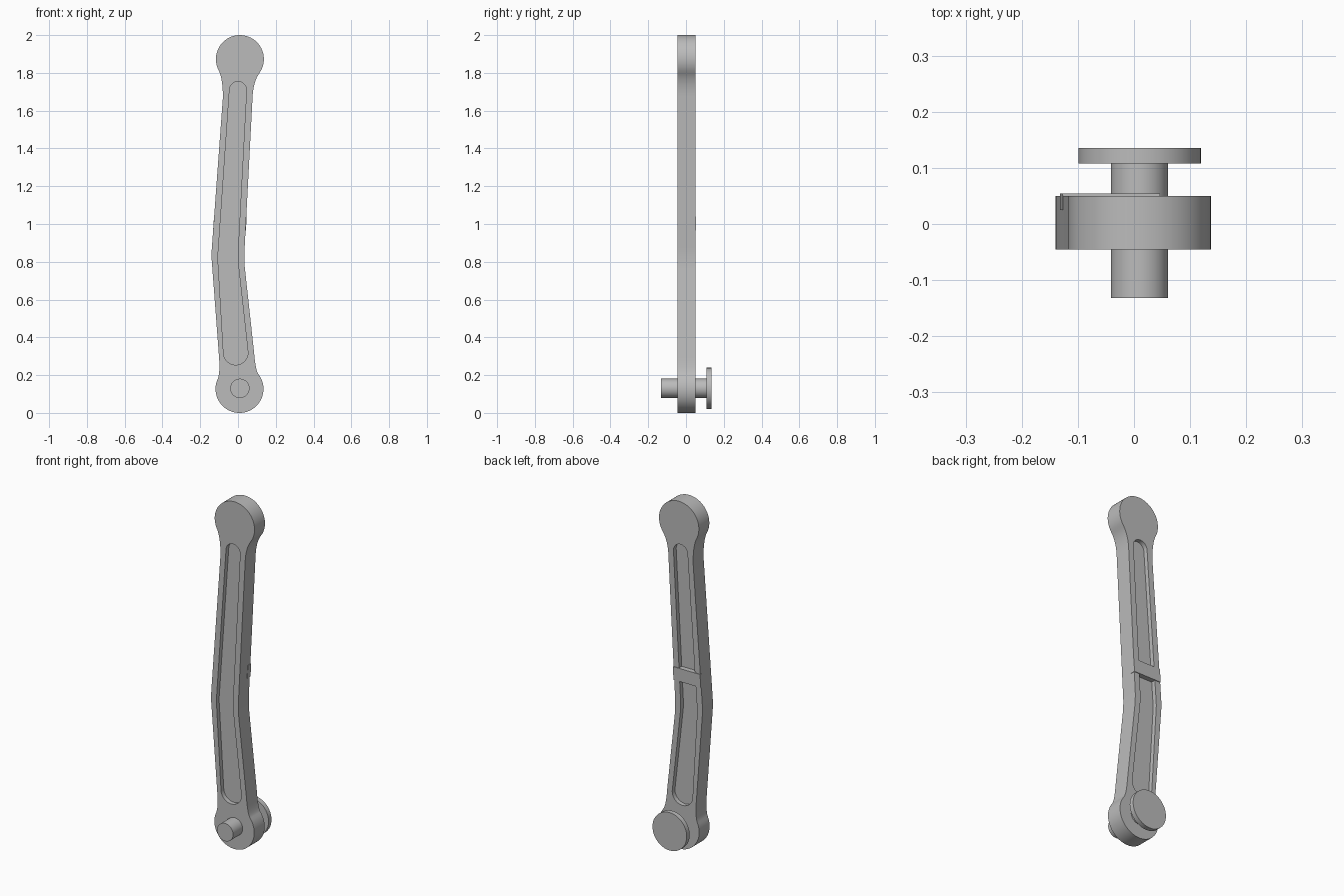
import bpy
import bmesh
from math import sin, cos, radians, pi
from mathutils import Matrix, Vector

default = bpy.data.objects.get("Cube")
if default:
    bpy.data.objects.remove(default, do_unlink=True)

grey = bpy.data.materials.new("plain_grey")
grey.use_nodes = True
grey.diffuse_color = (0.5, 0.5, 0.5, 1)
grey.node_tree.nodes["Principled BSDF"].inputs["Base Color"].default_value = (0.5, 0.5, 0.5, 1)


def arc(cx, cz, r, start, end, steps=40):
    angles = [radians(start + (end - start) * i / steps) for i in range(steps + 1)]
    return [(cx + r * cos(a), cz + r * sin(a)) for a in angles]


def bend(a, b, c, steps=10):
    """Quadratic curve from a to c, pulled towards b."""
    a, b, c = Vector(a), Vector(b), Vector(c)
    ts = [i / steps for i in range(steps + 1)]
    return [tuple(a * (1 - t) ** 2 + b * 2 * t * (1 - t) + c * t * t) for t in ts]


def finish(name, bm):
    bmesh.ops.recalc_face_normals(bm, faces=bm.faces)
    mesh = bpy.data.meshes.new(name)
    bm.to_mesh(mesh)
    bm.free()
    mesh.materials.append(grey)
    obj = bpy.data.objects.new(name, mesh)
    bpy.context.collection.objects.link(obj)
    return obj


def prism(name, outline, y0, y1):
    """Extrude an x-z outline from y0 to y1."""
    bm = bmesh.new()
    face = bm.faces.new([bm.verts.new((x, y0, z)) for x, z in outline])
    out = bmesh.ops.extrude_face_region(bm, geom=[face])
    verts = [v for v in out["geom"] if isinstance(v, bmesh.types.BMVert)]
    bmesh.ops.translate(bm, verts=verts, vec=(0, y1 - y0, 0))
    return finish(name, bm)


def cylinder(name, x, z, r, y0, y1):
    bm = bmesh.new()
    place = Matrix.Translation((x, (y0 + y1) / 2, z)) @ Matrix.Rotation(pi / 2, 4, "X")
    bmesh.ops.create_cone(bm, cap_ends=True, segments=64, radius1=r, radius2=r,
                          depth=y1 - y0, matrix=place)
    return finish(name, bm)


def activate(obj):
    bpy.ops.object.select_all(action="DESELECT")
    obj.select_set(True)
    bpy.context.view_layer.objects.active = obj


FRONT, BACK, DEPTH = -0.045, 0.05, 0.025

# Bent arm with a round eye at each end, outlined anticlockwise
arm_outline = (
    arc(0.01, 1.873, 0.127, -35, 207)
    + bend((-0.103, 1.815), (-0.08, 1.77), (-0.08, 1.67))[1:]
    + bend((-0.138, 0.88), (-0.142, 0.83), (-0.137, 0.78))
    + bend((-0.1, 0.29), (-0.095, 0.21), (-0.107, 0.181))[:-1]
    + arc(0.008, 0.127, 0.127, 155, 398)
    + bend((0.108, 0.205), (0.092, 0.23), (0.085, 0.32))[1:]
    + bend((0.036, 0.77), (0.031, 0.83), (0.036, 0.89))
    + bend((0.077, 1.67), (0.08, 1.752), (0.114, 1.8))[:-1]
)
arm = prism("arm", arm_outline, FRONT, BACK)

# Long recess on both broad faces
slot_outline = (
    arc(0, 1.709, 0.045, 0, 180, 24)
    + bend((-0.104, 0.86), (-0.108, 0.82), (-0.104, 0.78))
    + arc(-0.012, 0.319, 0.065, 180, 360, 24)
    + bend((0.002, 0.78), (-0.003, 0.82), (0.0, 0.86))
)
for side, y0, y1 in (("front", FRONT - 0.05, FRONT + DEPTH), ("back", BACK - DEPTH, BACK + 0.05)):
    cutter = prism(side + "_recess_cutter", slot_outline, y0, y1)
    cutter.hide_render = True
    activate(arm)
    mod = arm.modifiers.new(side + "_recess", "BOOLEAN")
    mod.operation = "DIFFERENCE"
    mod.solver = "EXACT"
    mod.object = cutter
    bpy.ops.object.modifier_apply(modifier=mod.name)
    bpy.data.objects.remove(cutter, do_unlink=True)

# Raised strap across the back recess
prism("back_strap", [(-0.132, 0.965), (0.042, 0.965), (0.046, 1.04), (-0.127, 1.04)],
      BACK - DEPTH, BACK + 0.004)

# Pivot pin and its flat head
pin = cylinder("pivot_pin", 0.01, 0.13, 0.051, -0.132, 0.109)
head = cylinder("pin_head", 0.01, 0.13, 0.109, 0.108, 0.135)

for obj in (arm, pin, head):
    activate(obj)
    bpy.ops.object.shade_smooth_by_angle(angle=radians(30))
